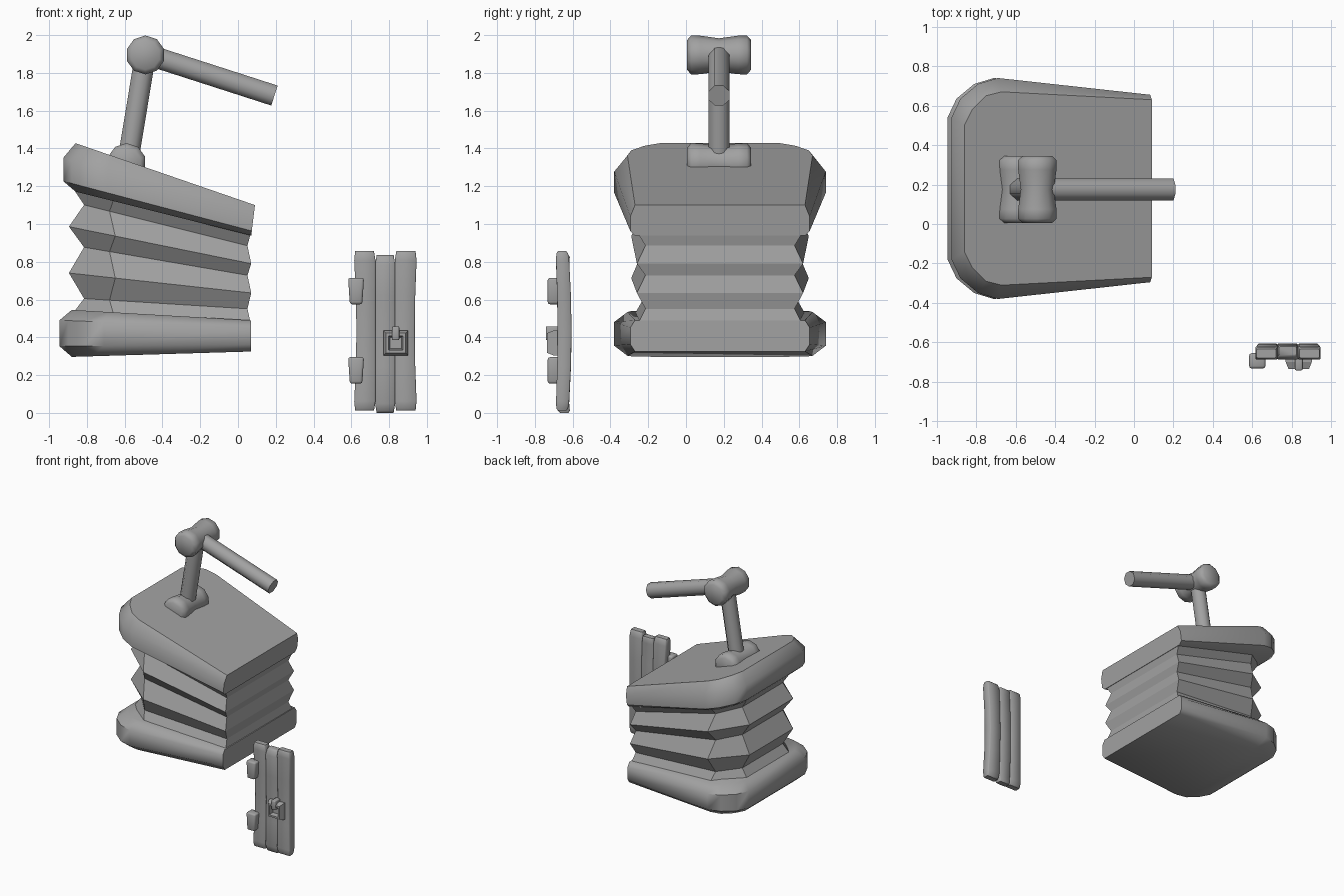
import bpy, bmesh, math
from mathutils import Vector

if "Cube" in bpy.data.objects:
    bpy.data.objects.remove(bpy.data.objects["Cube"])

CY = 0.18  # centre line of the bellows in y
grey = bpy.data.materials.new("grey")
grey.diffuse_color = (0.36, 0.36, 0.36, 1)
grey.use_nodes = True
grey.node_tree.nodes["Principled BSDF"].inputs["Base Color"].default_value = grey.diffuse_color


def finish(name, bm, angle=None):
    bmesh.ops.recalc_face_normals(bm, faces=bm.faces)
    me = bpy.data.meshes.new(name)
    bm.to_mesh(me)
    bm.free()
    ob = bpy.data.objects.new(name, me)
    bpy.context.collection.objects.link(ob)
    me.materials.append(grey)
    if angle:
        bpy.ops.object.select_all(action='DESELECT')
        ob.select_set(True)
        bpy.context.view_layer.objects.active = ob
        bpy.ops.object.shade_smooth_by_angle(angle=math.radians(angle))
    return ob


def loft(name, rings, angle=None):
    """Skin closed rings of equal length and cap both ends."""
    bm = bmesh.new()
    vs = [[bm.verts.new(p) for p in r] for r in rings]
    n = len(vs[0])
    for a, b in zip(vs, vs[1:]):
        for i in range(n):
            j = (i + 1) % n
            bm.faces.new((a[i], a[j], b[j], b[i]))
    bm.faces.new(vs[0])
    bm.faces.new(vs[-1])
    return finish(name, bm, angle)


def both_sides(half):
    return half + [(x, -y) for x, y in reversed(half)]


# Bellows boards: wedge plates with a chamfered, rounded rear end
OUTER = both_sides([(0.07, 0.475), (-0.71, 0.56), (-0.81, 0.53), (-0.90, 0.455), (-0.945, 0.36)])
INNER = both_sides([(0.07, 0.45), (-0.69, 0.49), (-0.77, 0.47), (-0.84, 0.40), (-0.88, 0.32)])


def board(name, zbot, ztop, fracs, shift):
    rings = []
    for plan, f in zip((INNER, OUTER, OUTER, INNER), (0, *fracs, 1)):
        ring = []
        for x, y in plan:
            px = x + shift * (1 if x < 0 else f)
            z = zbot(px) * (1 - f) + ztop(px) * f
            ring.append((px, CY + y, z))
        rings.append(ring)
    return loft(name, rings, 50)


board("base_board", lambda x: 0.325 - (0.07 - x) * 0.03,
      lambda x: 0.49 + (0.07 - x) * 0.058, (0.23, 0.77), 0)
board("top_board", lambda x: 0.94 + (0.065 - x) * 0.25,
      lambda x: 1.10 + (0.09 - x) * 0.345, (0.15, 0.62), 0.02)

# Pleated leather: alternating wide and narrow folds
WIDE = both_sides([(0.07, 0.44), (-0.65, 0.47), (-0.895, 0.28)])
NARROW = both_sides([(0.05, 0.395), (-0.68, 0.41), (-0.815, 0.26)])
folds = [(WIDE, 0.50, 0.46), (NARROW, 0.61, 0.55), (WIDE, 0.74, 0.635), (NARROW, 0.89, 0.725),
         (WIDE, 0.985, 0.79), (NARROW, 1.12, 0.88), (WIDE, 1.22, 0.96)]
loft("pleats", [[(x, CY + y, zr + (zl - zr) * (0.07 - x) / 0.96) for x, y in plan]
                for plan, zl, zr in folds])


# Handle: waisted barrels, joined by two round bars
def tube(name, stations, sides, spin=0.0, angle=50):
    """stations: list of (centre, radius); rings are square to the whole axis."""
    a, b = Vector(stations[0][0]), Vector(stations[-1][0])
    q = (b - a).to_track_quat('Z', 'Y')
    rings = []
    for c, r in stations:
        rings.append([Vector(c) + q @ Vector((r * math.cos(t), r * math.sin(t), 0))
                      for t in (spin + 2 * math.pi * i / sides for i in range(sides))])
    return loft(name, rings, angle)


def barrel(name, x, z):
    prof = [(0.0, 0.078), (0.022, 0.103), (0.07, 0.102), (0.17, 0.088),
            (0.27, 0.102), (0.318, 0.103), (0.34, 0.078)]
    tube(name, [((x, 0.005 + y, z), r) for y, r in prof], 10, math.pi / 10)


barrel("lower_pivot", -0.59, 1.325)
barrel("upper_pivot", -0.49, 1.895)
S8 = math.pi / 8
tube("upright_bar", [((-0.585, 0.175, 1.32), 0.06), ((-0.49, 0.175, 1.895), 0.06)], 8, S8)
tube("handle_bar", [((-0.49, 0.175, 1.90), 0.06), ((0.193, 0.175, 1.68), 0.06)], 8, S8)


# Small door: three slightly bowed planks
def plank(name, x0, x1, z0, z1, yoff, bow0, bow1):
    rings = []
    mid = (z0 + z1) / 2
    for z, inset in ((z0, 0.012), (z0 + 0.012, 0.003), (z0 + 0.05, 0), (0.25, 0), (mid, 0),
                     (0.62, 0), (z1 - 0.05, 0), (z1 - 0.012, 0.003), (z1, 0.012)):
        k = 1 - ((z - mid) / (z1 - mid)) ** 2
        e = max(0, 1 - min(z - z0, z1 - z) / 0.05)
        a, b = x0 + bow0 * k + 0.008 * e, x1 - bow1 * k - 0.008 * e
        yf, yb = -0.69 + yoff * e + 0.01 * k + inset, -0.622 + yoff * e + 0.016 * k - inset
        rings.append([(a, yf + .006, z), (a + .006, yf, z), (b - .006, yf, z), (b, yf + .006, z),
                      (b, yb - .006, z), (b - .006, yb, z), (a + .006, yb, z), (a, yb - .006, z)])
    return loft(name, rings, 50)


plank("plank_left", 0.612, 0.728, 0.012, 0.856, 0.0, 0.015, 0)
plank("plank_middle", 0.726, 0.832, 0.0, 0.836, 0.012, 0, 0)
plank("plank_right", 0.830, 0.948, 0.012, 0.856, 0.0, 0, 0.012)


# Tapered blocks, used for hinges and the latch tab
def block(name, x, z0, z1, w0, w1, y0, y1, bevel):
    bm = bmesh.new()
    vs = [bm.verts.new((x + s * w / 2, y, z))
          for z, w in ((z0, w0), (z1, w1)) for s, y in ((-1, y0), (1, y0), (1, y1), (-1, y1))]
    for f in ((0, 1, 2, 3), (4, 5, 6, 7), (0, 1, 5, 4), (1, 2, 6, 5), (2, 3, 7, 6), (3, 0, 4, 7)):
        bm.faces.new([vs[i] for i in f])
    bmesh.ops.recalc_face_normals(bm, faces=bm.faces)
    bmesh.ops.bevel(bm, geom=bm.edges[:], offset=bevel, segments=2, profile=0.5, affect='EDGES')
    return finish(name, bm, 50)


for tag, z in (("lower", 0.155), ("upper", 0.575)):
    block(tag + "_hinge", 0.625, z, z + 0.14, 0.066, 0.084, -0.732, -0.655, 0.012)


# Latch: sloped square frame with a recess and a tab over the top
def square(h, y):
    return [(0.835 + sx * h, y, 0.37 + sz * h) for sx, sz in ((-1, -1), (1, -1), (1, 1), (-1, 1))]


loft("latch_frame", [square(0.066, -0.67), square(0.066, -0.700), square(0.052, -0.735),
                     square(0.038, -0.735), square(0.030, -0.700)])
block("latch_tab", 0.835, 0.385, 0.458, 0.038, 0.038, -0.742, -0.67, 0.006)
